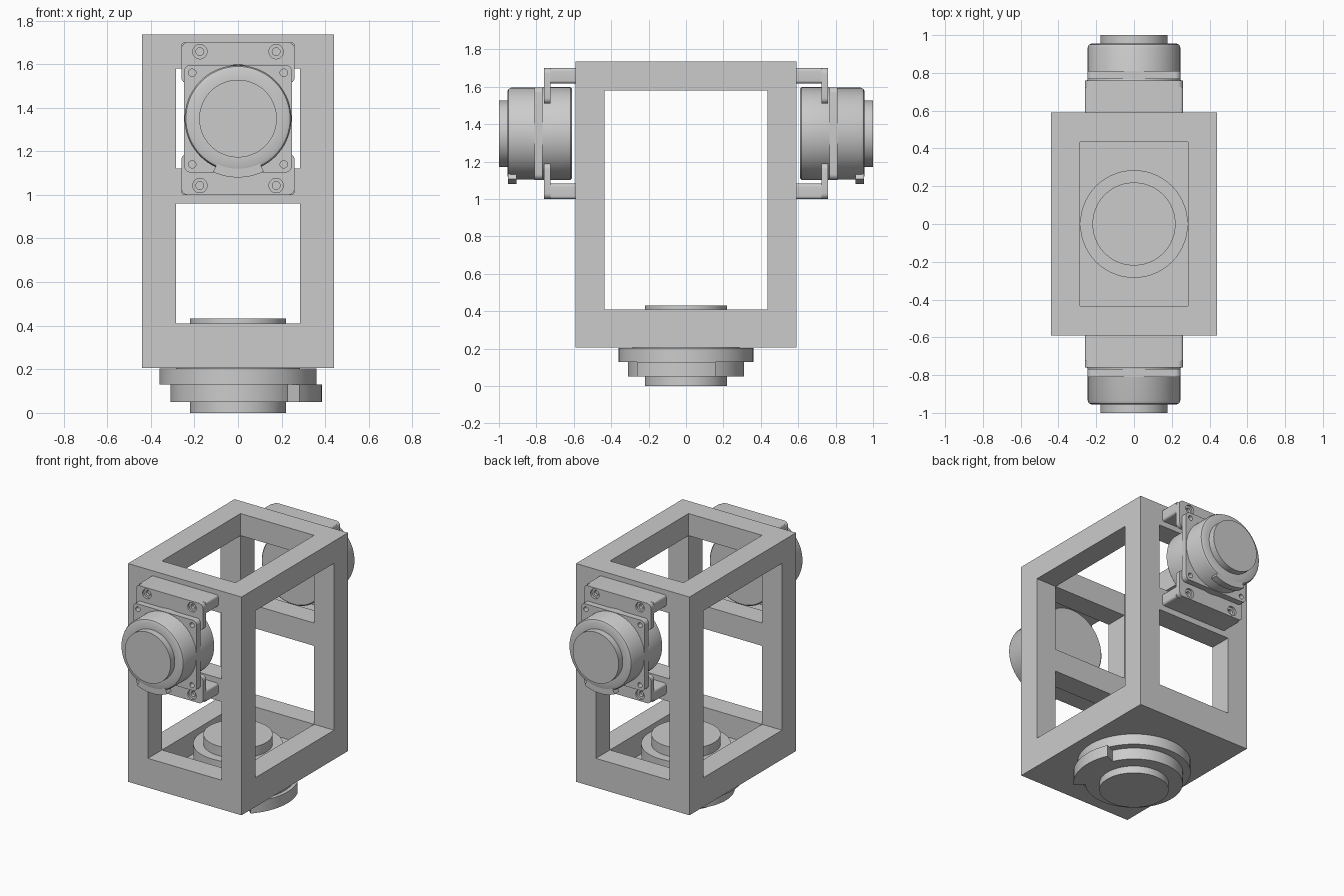
import bpy, bmesh, math
from mathutils import Matrix

cube = bpy.data.objects.get("Cube")
if cube:
    bpy.data.objects.remove(cube, do_unlink=True)

# One plain grey for everything
grey = bpy.data.materials.new("plain_grey")
grey.use_nodes = True
colour = (0.6, 0.6, 0.6, 1)
grey.diffuse_color = colour
grey.node_tree.nodes["Principled BSDF"].inputs["Base Color"].default_value = colour


def finish(name, bm, matrix=Matrix()):
    """Clean the mesh, place it and shade it smooth with sharp edges."""
    bm.transform(matrix)
    bmesh.ops.remove_doubles(bm, verts=bm.verts, dist=0.0002)
    bmesh.ops.recalc_face_normals(bm, faces=bm.faces)
    mesh = bpy.data.meshes.new(name)
    bm.to_mesh(mesh)
    bm.free()
    mesh.materials.clear()
    mesh.materials.append(grey)
    mesh.shade_smooth()
    mesh.set_sharp_from_angle(angle=math.radians(30))
    ob = bpy.data.objects.new(name, mesh)
    bpy.context.scene.collection.objects.link(ob)
    return ob


def arc(cx, cy, r, start, end, steps):
    angles = [math.radians(start + (end - start) * i / steps) for i in range(steps + 1)]
    return [(cx + r * math.cos(a), cy + r * math.sin(a)) for a in angles]


def circle(cx, cy, r):
    return arc(cx, cy, r, 0, 360, 24)[:-1]


def round_rect(x, z0, z1, r):
    corners = [(x - r, z1 - r), (r - x, z1 - r), (r - x, z0 + r), (x - r, z0 + r)]
    return [p for i, c in enumerate(corners) for p in arc(*c, r, 90 * i, 90 * i + 90, 6)]


def sector(cx, cy, r0, r1, start, end):
    return arc(cx, cy, r1, start, end, 16) + arc(cx, cy, r0, end, start, 16)


def plate(name, loops, lo, hi, upright=True):
    """Extrude an outline with holes, along y when upright, otherwise along z."""
    curve = bpy.data.curves.new(name + "_outline", "CURVE")
    curve.dimensions = "2D"
    curve.fill_mode = "BOTH"
    curve.extrude = abs(hi - lo) / 2
    for loop in loops:
        spline = curve.splines.new("POLY")
        spline.points.add(len(loop) - 1)
        for point, (a, b) in zip(spline.points, loop):
            point.co = (a, b, 0, 1)
        spline.use_cyclic_u = True
    helper = bpy.data.objects.new(name + "_outline", curve)
    bpy.context.scene.collection.objects.link(helper)
    graph = bpy.context.evaluated_depsgraph_get()
    mesh = bpy.data.meshes.new_from_object(helper.evaluated_get(graph))
    bm = bmesh.new()
    bm.from_mesh(mesh)
    bpy.data.objects.remove(helper, do_unlink=True)
    bpy.data.meshes.remove(mesh)
    mid = (lo + hi) / 2
    if upright:
        place = Matrix.Translation((0, mid, 0)) @ Matrix.Rotation(math.pi / 2, 4, "X")
    else:
        place = Matrix.Translation((0, 0, mid))
    return finish(name, bm, place)


def lathe(name, profile, matrix=Matrix()):
    bm = bmesh.new()
    verts = [bm.verts.new((r, 0, h)) for r, h in profile]
    edges = [bm.edges.new(pair) for pair in zip(verts, verts[1:])]
    bmesh.ops.spin(bm, geom=verts + edges, cent=(0, 0, 0), axis=(0, 0, 1),
                   angle=math.tau, steps=72)
    return finish(name, bm, matrix)


# Open box frame: solid cells of a coarse grid, skinned where they meet empty cells
xs = (-0.44, -0.285, 0.285, 0.44)
ys = (-0.59, -0.435, 0.435, 0.59)
zs = (0.205, 0.25, 0.41, 0.96, 1.12, 1.58, 1.735)


def solid(i, j, k):
    if not (0 <= i < 3 and 0 <= j < 3 and 0 <= k < 6):
        return False
    if i == 1 and j == 1:
        return k == 0                # floor of the well
    if i == 1:
        return k in (0, 1, 3, 5)     # front and back rails with a crossbar
    if j == 1:
        return k in (0, 1, 5)        # side rails
    return True                      # corner posts


bm = bmesh.new()
grid = (xs, ys, zs)
for i in range(3):
    for j in range(3):
        for k in range(6):
            if not solid(i, j, k):
                continue
            for axis in range(3):
                for step in (0, 1):
                    cell = [i, j, k]
                    beside = list(cell)
                    beside[axis] += 2 * step - 1
                    if solid(*beside):
                        continue
                    quad = []
                    for u, v in ((0, 0), (1, 0), (1, 1), (0, 1)):
                        at = list(cell)
                        at[axis] += step
                        at[(axis + 1) % 3] += u
                        at[(axis + 2) % 3] += v
                        quad.append(bm.verts.new([g[n] for g, n in zip(grid, at)]))
                    bm.faces.new(quad)
finish("frame", bm)

# Base motor, set through the floor
lathe("base_motor", [(0, 0.432), (0.22, 0.432), (0.22, 0.365), (0.285, 0.365),
                     (0.285, 0.204), (0.36, 0.204), (0.36, 0.13), (0.31, 0.13),
                     (0.31, 0.05), (0.22, 0.05), (0.22, 0), (0, 0)])
plate("base_motor_tab", [sector(0, 0, 0.29, 0.385, -43, 24)], 0.05, 0.13, upright=False)

# Front and back motors with their brackets
mid_z = 1.35
for side, s in (("front", -1), ("back", 1)):
    turn = Matrix.Translation((0, 0, mid_z)) @ Matrix.Rotation(-s * math.pi / 2, 4, "X")
    lathe(side + "_motor", [(0, 0.61), (0.24, 0.61), (0.248, 0.618), (0.248, 0.76),
                            (0.245, 0.77), (0.245, 0.935), (0.239, 0.949), (0.225, 0.955),
                            (0.178, 0.955), (0.178, 1), (0, 1)], turn)
    plate(side + "_motor_tab", [sector(0, mid_z, 0.2, 0.27, 245, 296)], s * 0.905, s * 0.953)

    # Square flange with a screw hole in each corner
    holes = [circle(x, mid_z + z, 0.017) for x in (-0.21, 0.21) for z in (-0.21, 0.21)]
    plate(side + "_flange", [round_rect(0.247, 1.103, 1.597, 0.03)] + holes,
          s * 0.767, s * 0.81)

    # Upper and lower angle brackets with counterbored screw holes
    for level, d in (("upper", 1), ("lower", -1)):
        name = side + "_" + level + "_bracket"
        lip = sorted((mid_z + d * 0.16, mid_z + d * 0.35))
        arm = sorted((mid_z + d * 0.268, mid_z + d * 0.35))
        for part, r, near, far in (("lip", 0.033, 0.745, 0.76), ("lip_back", 0.018, 0.725, 0.745)):
            screws = [circle(x, mid_z + d * 0.307, r) for x in (-0.175, 0.175)]
            plate(name + "_" + part, [round_rect(0.26, *lip, 0.03)] + screws, s * near, s * far)
        plate(name + "_arm", [round_rect(0.26, *arm, 0.015)], s * 0.589, s * 0.725)
